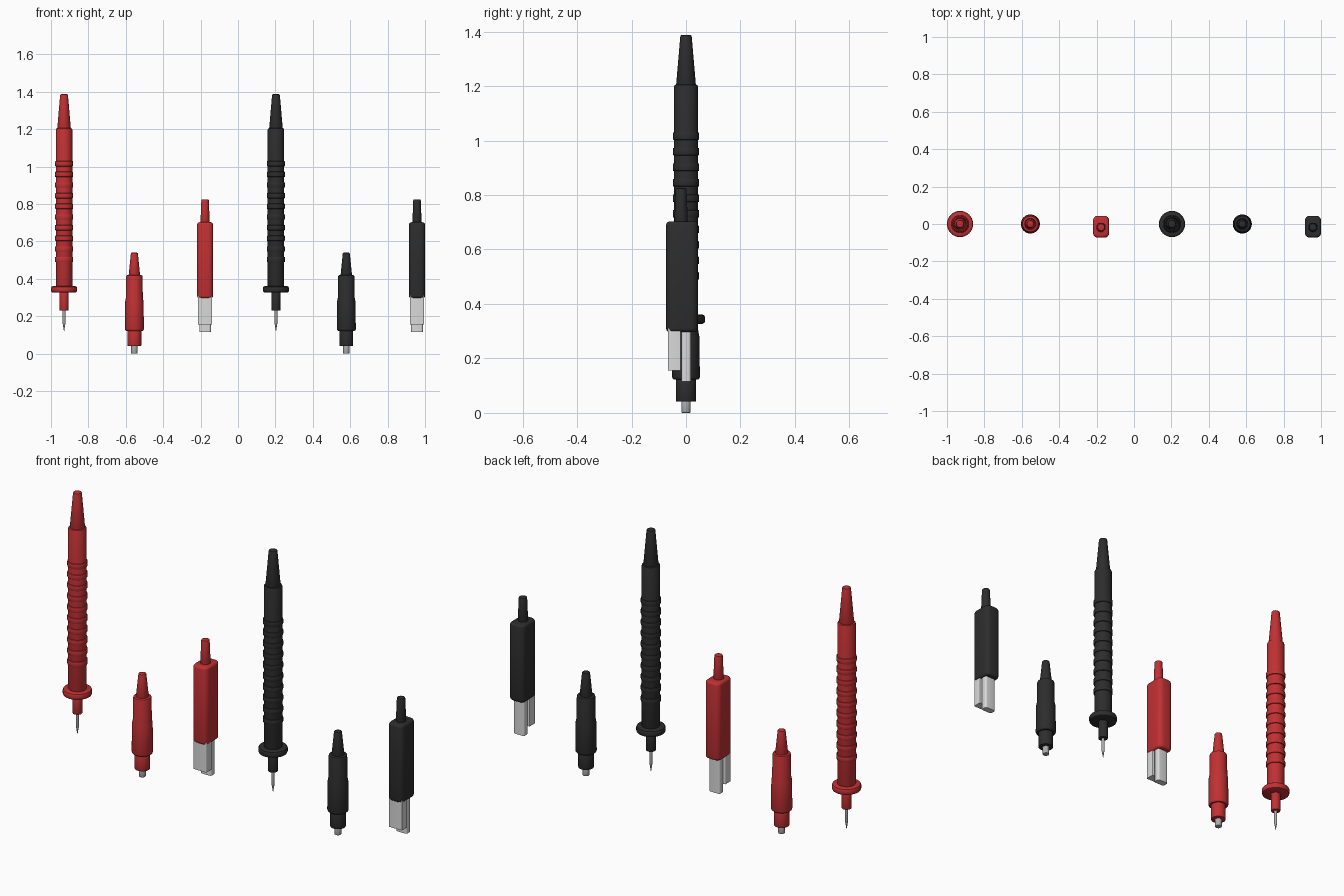
import bpy, bmesh, math

if "Cube" in bpy.data.objects:
    bpy.data.objects.remove(bpy.data.objects["Cube"], do_unlink=True)


def material(name, rgb):
    m = bpy.data.materials.new(name)
    m.use_nodes = True
    m.diffuse_color = (*rgb, 1)
    m.node_tree.nodes["Principled BSDF"].inputs["Base Color"].default_value = (*rgb, 1)
    return m


RED = material("red plastic", (0.53, 0.03, 0.033))
BLACK = material("black plastic", (0.026, 0.026, 0.027))
PLATED = material("plated steel", (0.42, 0.42, 0.42))
BLADE = material("bright blade", (0.7, 0.7, 0.7))


def finish(bm, name, mat):
    bmesh.ops.recalc_face_normals(bm, faces=bm.faces)
    mesh = bpy.data.meshes.new(name)
    bm.to_mesh(mesh)
    bm.free()
    mesh.materials.append(mat)
    ob = bpy.data.objects.new(name, mesh)
    bpy.context.collection.objects.link(ob)
    bpy.ops.object.select_all(action="DESELECT")
    ob.select_set(True)
    bpy.context.view_layer.objects.active = ob
    bpy.ops.object.shade_smooth_by_angle(angle=math.radians(35))
    return ob


def lathe(name, profile, mat, x, y=0, sides=32):
    """Closed solid of revolution from (radius, height) pairs, bottom to top."""
    bm = bmesh.new()
    rings = []
    for r, z in profile:
        rings.append([bm.verts.new((x + r * math.cos(a), y + r * math.sin(a), z))
                      for a in (math.tau * i / sides for i in range(sides))])
    for low, high in zip(rings, rings[1:]):
        for i in range(sides):
            j = (i + 1) % sides
            bm.faces.new((low[i], low[j], high[j], high[i]))
    bm.faces.new(rings[0][::-1])
    bm.faces.new(rings[-1])
    return finish(bm, name, mat)


def drum(name, r0, z0, r1, z1, mat, x, y=0, b=0.006):
    """Tapered cylinder with rounded rims."""
    c = b * 0.3
    lathe(name, [(r0 - b, z0), (r0 - c, z0 + c), (r0, z0 + b),
                 (r1, z1 - b), (r1 - c, z1 - c), (r1 - b, z1)], mat, x, y)


def block(name, x, half_width, y0, y1, z0, z1, mat, b, rim):
    """Box with rounded upright corners and a softer rim."""
    bm = bmesh.new()
    bmesh.ops.create_cube(bm, size=1)
    for v in bm.verts:
        v.co = (x + v.co.x * 2 * half_width, (y0 + y1) / 2 + v.co.y * (y1 - y0),
                (z0 + z1) / 2 + v.co.z * (z1 - z0))
    upright = [e for e in bm.edges if abs(e.verts[0].co.z - e.verts[1].co.z) > 0.01]
    bmesh.ops.bevel(bm, geom=upright, offset=b, segments=4, profile=0.5, affect="EDGES")
    if rim:
        ends = [e for e in bm.edges if abs(e.verts[0].co.z - e.verts[1].co.z) < 0.001]
        bmesh.ops.bevel(bm, geom=ends, offset=rim, segments=3, profile=0.5, affect="EDGES")
    finish(bm, name, mat)


def test_probe(side, mat, x):
    # Needle, collar and finger guard
    lathe(side + "_probe_needle", [(0.001, 0.122), (0.007, 0.16), (0.008, 0.165),
                                   (0.008, 0.24)], PLATED, x, sides=16)
    drum(side + "_probe_collar", 0.024, 0.23, 0.024, 0.335, mat, x, b=0.004)
    drum(side + "_probe_finger_guard", 0.07, 0.327, 0.07, 0.361, mat, x, b=0.01)
    # Handle with ten grip rings
    drum(side + "_probe_handle", 0.044, 0.355, 0.044, 1.206, mat, x, b=0.008)
    for i in range(10):
        z = 1.016 - i * 0.057
        drum(side + "_probe_grip_ring", 0.0485, z - 0.014, 0.0485, z + 0.014, mat, x, b=0.004)
    # Strain relief
    drum(side + "_probe_strain_relief", 0.037, 1.19, 0.021, 1.388, mat, x, b=0.006)


def round_plug(side, mat, x):
    drum(side + "_plug_pin", 0.017, 0.0, 0.017, 0.05, PLATED, x, b=0.003)
    drum(side + "_plug_sleeve", 0.037, 0.041, 0.037, 0.13, mat, x, b=0.003)
    # Body with a thicker lower half
    lathe(side + "_plug_body", [(0.044, 0.122), (0.049, 0.126), (0.051, 0.132),
                                (0.049, 0.28), (0.045, 0.30), (0.044, 0.412),
                                (0.042, 0.418), (0.037, 0.42)], mat, x)
    drum(side + "_plug_strain_relief", 0.031, 0.41, 0.019, 0.54, mat, x, b=0.005)


def blade_plug(side, mat, x):
    block(side + "_clip_body", x, 0.043, -0.073, 0.044, 0.297, 0.703, mat, 0.025, 0.013)
    drum(side + "_clip_strain_relief", 0.025, 0.69, 0.02, 0.825, mat, x, -0.018, b=0.005)
    # Short flat blade in front, longer rounded blade behind
    block(side + "_clip_front_blade", x, 0.038, -0.066, -0.019, 0.155, 0.31, BLADE, 0.004, 0)
    block(side + "_clip_rear_blade", x, 0.031, -0.017, 0.018, 0.116, 0.31, BLADE, 0.01, 0)


# Two matching sets
for side, mat, shift in (("red", RED, 0), ("black", BLACK, 1.133)):
    test_probe(side, mat, shift - 0.93)
    round_plug(side, mat, shift - 0.554)
    blade_plug(side, mat, shift - 0.176)
